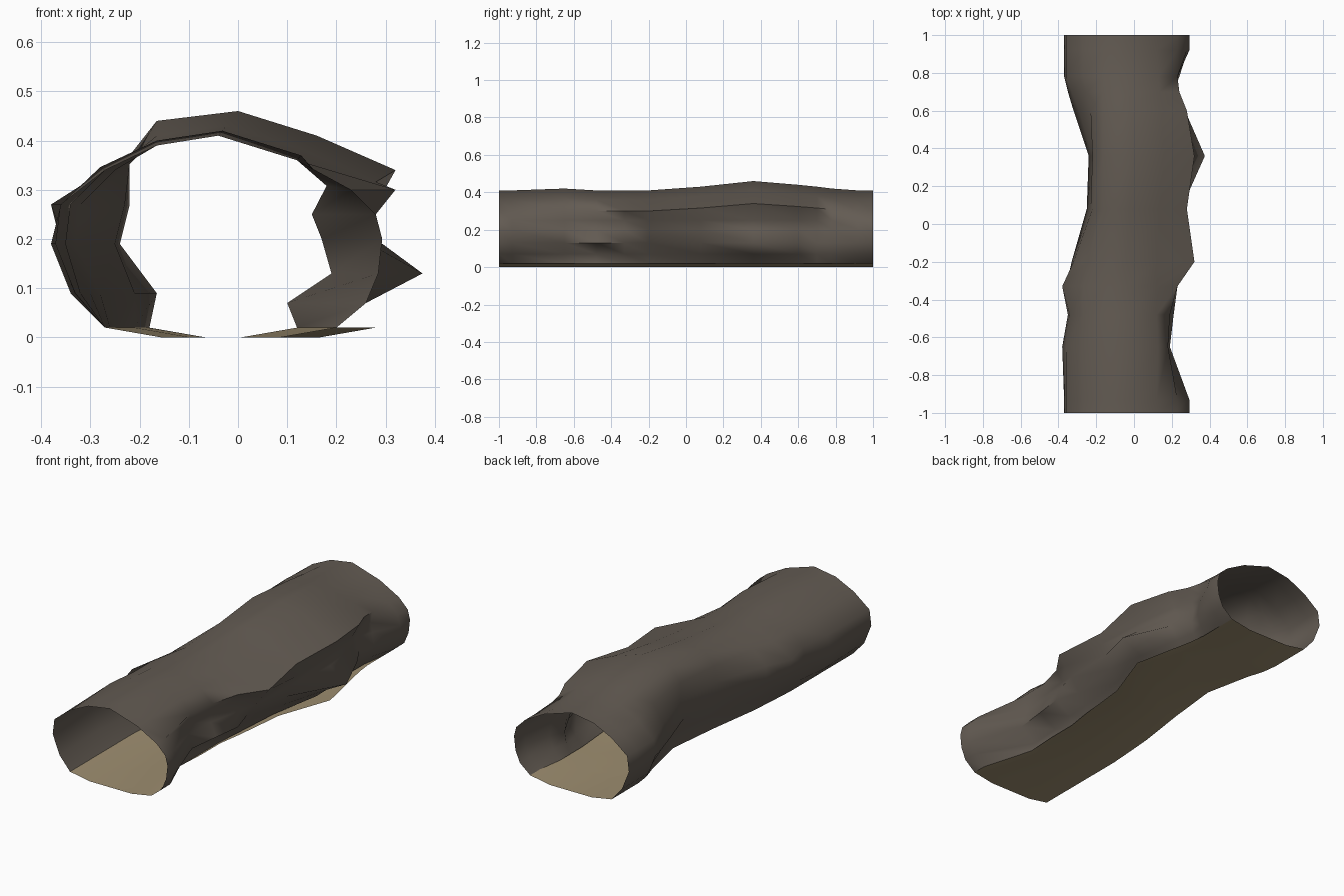
import bpy
import bmesh
import math

cube = bpy.data.objects.get("Cube")
if cube:
    bpy.data.objects.remove(cube, do_unlink=True)


def make_material(name, colour):
    material = bpy.data.materials.new(name)
    material.use_nodes = True
    material.diffuse_color = colour
    material.node_tree.nodes["Principled BSDF"].inputs["Base Color"].default_value = colour
    return material


rock = make_material("grey brown rock", (0.125, 0.105, 0.086, 1))
sand = make_material("tan sand", (0.34, 0.27, 0.162, 1))

# Wall heights from floor to shoulder, in hundredths
left_heights = (2, 9, 19, 27, 34)
right_heights = (2, 7, 13, 20, 25, 30)

# Stations along the tunnel: y, crown rise, floor ledge outside the
# right wall, left wall reach, right wall reach
end_left = (27, 33, 37, 36, 27)
end_right = (20, 26, 28.5, 29.3, 28, 23)
stations = [
    (-100, 0, 0, end_left, end_right),
    (-93, 0, 0, end_left, end_right),
    (-65, 1, 0, (27, 34, 38, 36, 28), (12, 10, 19, 17, 15, 18)),
    (-48, 0, 1, (27, 32, 35, 34, 27), (12, 11, 21, 18, 17, 19)),
    (-33, 0, 1, (26, 30, 36, 38, 27), (12, 14, 23, 21, 19, 23)),
    (-20, 0, 2, (25, 28, 33, 32, 25), (13, 15, 19, 24, 28, 32)),
    (8, 2, 3, (21, 21, 25, 23, 22), (15, 18, 22, 25, 28, 28)),
    (36, 5, 8, (18, 16.5, 24, 22, 22), (20, 26, 37.5, 28, 27, 32)),
    (60, 3, 5, (23, 25, 32, 29, 23), (18, 22, 27, 24, 24, 28)),
    (70, 2, 3, (26, 29, 35, 33, 25), (18, 20, 21, 20, 21, 24)),
    (78, 1, 2, (27, 33, 37, 36, 27), (18, 22, 24, 23, 22, 23)),
    (92, 0, 0, end_left, end_right),
    (100, 0, 0, end_left, end_right),
]


def wall_ring(y, rise, ledge, left, right):
    """Cross-section from the left foot over the crown to the right foot."""
    ring = [(-x, y, z) for x, z in zip(left, left_heights)]
    shift = rise * 0.8
    ring[-1] = (-left[-1], y, left_heights[-1] + rise * 0.6)
    ring += [(-16.5, y, 39 + rise), (-4 + shift, y, 41 + rise), (12 + shift, y, 36 + rise)]
    side = [(x, y, z) for x, z in zip(right, right_heights)]
    side[-1] = (right[-1], y, right_heights[-1] + rise * 0.8)
    return ring + side[::-1]


def floor_ring(y, rise, ledge, left, right):
    """Shallow dish below the walls, wider than the right foot by the ledge."""
    a, b = -left[0], right[0] + ledge
    return [(a, y, 2), (a + 11.5, y, 0), (b - 11.5, y, 0), (b, y, 2)]


def loft(name, section, material):
    """Skin a sheet through the section at every station."""
    bm = bmesh.new()
    rows = [[bm.verts.new([c / 100 for c in p]) for p in section(*s)] for s in stations]
    for near, far in zip(rows, rows[1:]):
        for i in range(len(near) - 1):
            bm.faces.new((near[i], near[i + 1], far[i + 1], far[i]))
    # Turn the sheet so its normals point away from the tunnel's axis
    bm.normal_update()
    outward = sum(f.normal.z * (f.calc_center_median().z - 0.15) for f in bm.faces)
    if outward < 0:
        bmesh.ops.reverse_faces(bm, faces=bm.faces[:])
    mesh = bpy.data.meshes.new(name)
    bm.to_mesh(mesh)
    bm.free()
    mesh.materials.append(material)
    obj = bpy.data.objects.new(name, mesh)
    bpy.context.collection.objects.link(obj)
    bpy.ops.object.select_all(action="DESELECT")
    obj.select_set(True)
    bpy.context.view_layer.objects.active = obj
    bpy.ops.object.shade_smooth_by_angle(angle=math.radians(75))


loft("tunnel_wall", wall_ring, rock)
loft("tunnel_floor", floor_ring, sand)
